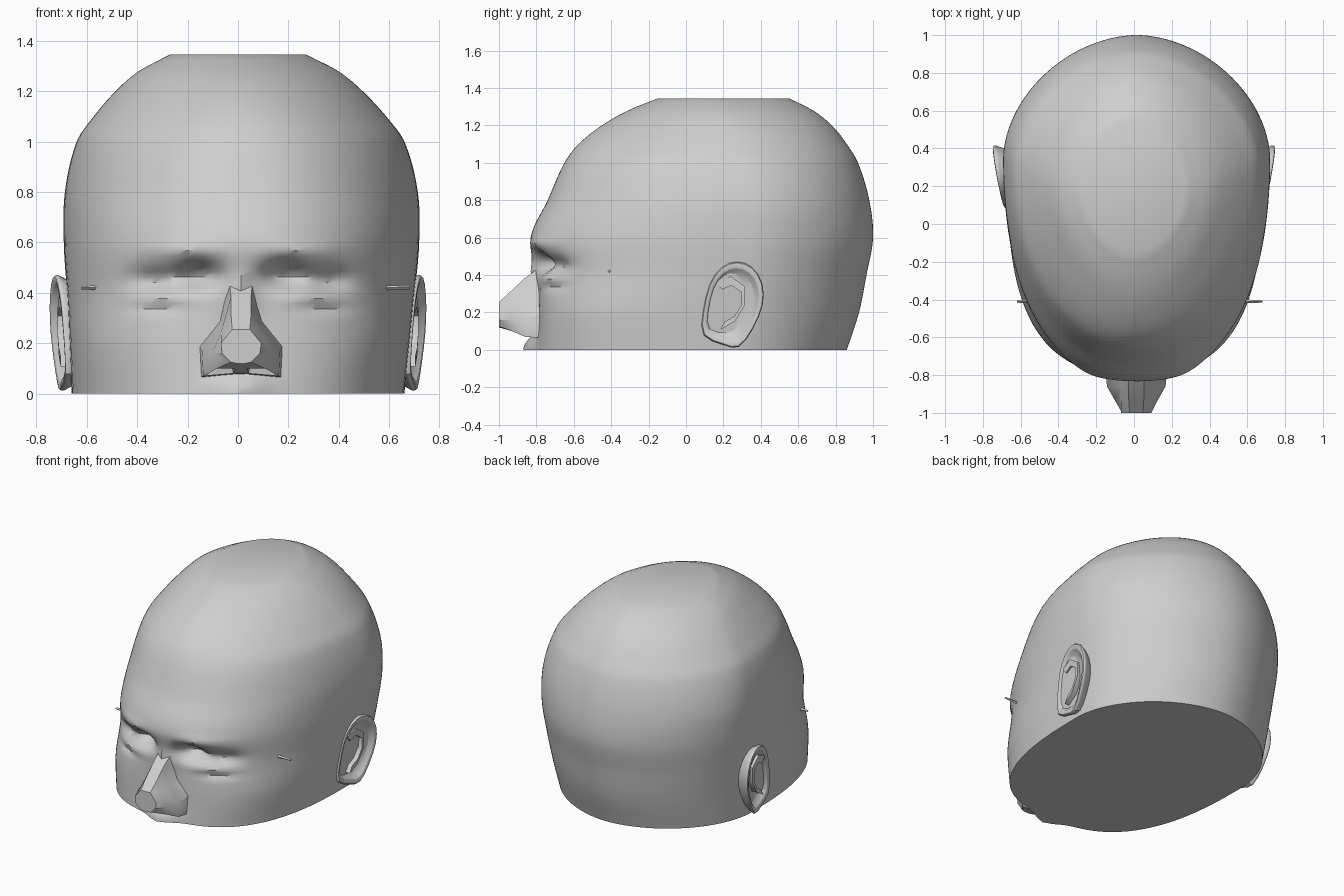
import bpy, bmesh, math
from math import exp

cube = bpy.data.objects.get("Cube")
if cube:
    bpy.data.objects.remove(cube, do_unlink=True)

mat = bpy.data.materials.new("plain_grey")
mat.use_nodes = True
grey = (0.62, 0.62, 0.62, 1)
mat.diffuse_color = grey
mat.node_tree.nodes["Principled BSDF"].inputs["Base Color"].default_value = grey


def finish(bm, name, angle=40, subdivide=0):
    """Turn a bmesh into a named, shaded object."""
    bmesh.ops.recalc_face_normals(bm, faces=bm.faces)
    mesh = bpy.data.meshes.new(name)
    bm.to_mesh(mesh)
    bm.free()
    mesh.materials.append(mat)
    obj = bpy.data.objects.new(name, mesh)
    bpy.context.collection.objects.link(obj)
    if subdivide:
        obj.modifiers.new("round", 'SUBSURF').levels = subdivide
        obj.modifiers["round"].render_levels = subdivide
    bpy.ops.object.select_all(action='DESELECT')
    obj.select_set(True)
    bpy.context.view_layer.objects.active = obj
    bpy.ops.object.shade_smooth_by_angle(angle=math.radians(angle))
    return obj


def loft(bm, rings):
    """Bridge equal rings of points and cap the ends; returns the side faces row by row."""
    loops = [[bm.verts.new(p) for p in ring] for ring in rings]
    n = len(loops[0])
    rows = [[bm.faces.new((a[i], a[(i + 1) % n], b[(i + 1) % n], b[i]))
             for i in range(n)] for a, b in zip(loops, loops[1:])]
    bm.faces.new(loops[0])
    bm.faces.new(loops[-1])
    return rows


# Skull profile: height, front y, back y, half width, y of the widest point, front squareness
PROFILE = [
    (0, -.80, .86, .66, .25, 2.7), (.2, -.79, .925, .675, .28, 2.8),
    (.4, -.79, .965, .69, .32, 2.5), (.6, -.83, 1, .705, .34, 2.25),
    (.8, -.74, .98, .70, .34, 2.15), (1, -.65, .92, .65, .3, 2.05),
    (1.1, -.575, .86, .58, .27, 1.95), (1.2, -.45, .78, .49, .24, 1.85),
    (1.28, -.31, .68, .395, .2, 1.8), (1.345, -.15, .55, .27, .18, 1.75)]
TOP = PROFILE[-1][0]

# Face relief: x, z, x spread, z spread, depth (positive sinks in)
RELIEF = [
    (.17, .47, .08, .05, .11), (.34, .45, .10, .05, .06),
    (.27, .385, .10, .035, -.012), (.34, .34, .10, .02, .02),
    (.25, .57, .14, .03, -.015), (0, .40, .05, .09, -.02),
    (0, .01, .10, .07, -.035)]


def slope(i, k):
    """Gradient of profile column k at row i."""
    a, b = PROFILE[max(i - 1, 0)], PROFILE[min(i + 1, len(PROFILE) - 1)]
    return (b[k] - a[k]) / (b[0] - a[0])


def section(z):
    """Smoothly interpolated profile row at height z."""
    i = max(j for j in range(len(PROFILE) - 1) if PROFILE[j][0] <= z)
    a, b = PROFILE[i], PROFILE[i + 1]
    h = b[0] - a[0]
    t = (z - a[0]) / h
    ease = t * t * (3 - 2 * t)
    return [a[k] + (b[k] - a[k]) * ease
            + h * t * (1 - t) * ((1 - t) * slope(i, k) - t * slope(i + 1, k))
            for k in range(1, len(a))]


def relief(x, z):
    return sum(d * exp(-((x - s * cx) / sx) ** 2 - ((z - cz) / sz) ** 2)
               for cx, cz, sx, sz, d in RELIEF for s in (-1, 1))


def skull_ring(z, count=144):
    front, back, half, cy, square = section(z)
    shift = 0.014 * math.sin(math.pi * z / TOP)
    ring = []
    for i in range(count):
        a = 2 * math.pi * i / count
        c, s = math.cos(a), math.sin(a)
        power = 2 / (1.85 if s > 0 else square)
        x = half * math.copysign(abs(c) ** power, c)
        y = cy + (back - cy if s > 0 else cy - front) * math.copysign(abs(s) ** power, s)
        if y < -.3:
            y += relief(x, z)
        ring.append((x + shift, y, z))
    return ring


bm = bmesh.new()
ROWS = 64
loft(bm, [skull_ring(TOP * k / ROWS) for k in range(ROWS + 1)])
finish(bm, "skull")

# Nose: half sections from the blunt tip back into the face
NOSE = [
    (-1, [(.035, .255), (.08, .20), (.075, .16), (.04, .125), (.015, .12)]),
    (-.93, [(.04, .32), (.08, .24), (.115, .16), (.095, .10), (.025, .10)]),
    (-.86, [(.04, .385), (.075, .27), (.155, .17), (.15, .07), (.03, .08)]),
    (-.72, [(.05, .49), (.09, .30), (.17, .20), (.165, .06), (.03, .07)])]
bm = bmesh.new()
rows = loft(bm, [[(x + .012, y, z) for x, z in half] +
                 [(.012 - x, y, z) for x, z in reversed(half)] for y, half in NOSE])
# Nostrils sunk into the underside
bm.normal_update()
nostrils = [rows[1][i] for i in (3, 5)]
bmesh.ops.inset_individual(bm, faces=nostrils, thickness=.015)
for v in {v for f in nostrils for v in f.verts}:
    v.co.z += .05
finish(bm, "nose", 40)

# Ears: outline in y and z, lofted out to a rim and back into a bowl
EAR = [(.19, .45), (.27, .48), (.36, .45), (.415, .36), (.42, .24), (.36, .11),
       (.28, -.01), (.21, .03), (.07, .06), (.09, .20), (.12, .36)]
RIDGE = [(.17, .35), (.24, .38), (.31, .33), (.31, .24), (.26, .16), (.19, .12)]
MID_Y, MID_Z = .255, .24


def ear_ring(side, scale, lift):
    """Ear outline scaled about its middle; it stands out more to the rear."""
    return [(side * (.67 + .16 * (y - .05) + .04 * z + lift),
             MID_Y + (y - MID_Y) * scale, MID_Z + (z - MID_Z) * scale) for y, z in EAR]


for side, word in ((1, "left"), (-1, "right")):
    bm = bmesh.new()
    loft(bm, [ear_ring(side, s, d) for s, d in
              ((.8, -.12), (.92, -.04), (1.02, -.01), (1, .008),
               (.84, .006), (.74, -.03), (.4, -.04))])
    finish(bm, word + "_ear", 50, 1)

    # Inner fold of the ear: a square ridge
    bm = bmesh.new()
    rings = []
    for y, z in RIDGE:
        (ya, za), (yb, zb) = [(MID_Y + (y - MID_Y) * k, MID_Z + (z - MID_Z) * k)
                              for k in (.75, 1.1)]
        outer = side * (.69 + .1 * (y - .05))
        rings.append([(side * .65, ya, za), (outer, ya, za),
                      (outer, yb, zb), (side * .65, yb, zb)])
    loft(bm, rings)
    finish(bm, word + "_ear_fold", 50)

    # Small spike at the outer eye corner
    bm = bmesh.new()
    reach = .68 if side > 0 else .62
    loft(bm, [[(side * x, -.41 + r * math.cos(a), .42 + r * math.sin(a))
               for a in (0, 1.6, 3.1, 4.7)] for x, r in ((.5, .014), (reach, .006))])
    finish(bm, word + "_eye_corner", 30)
